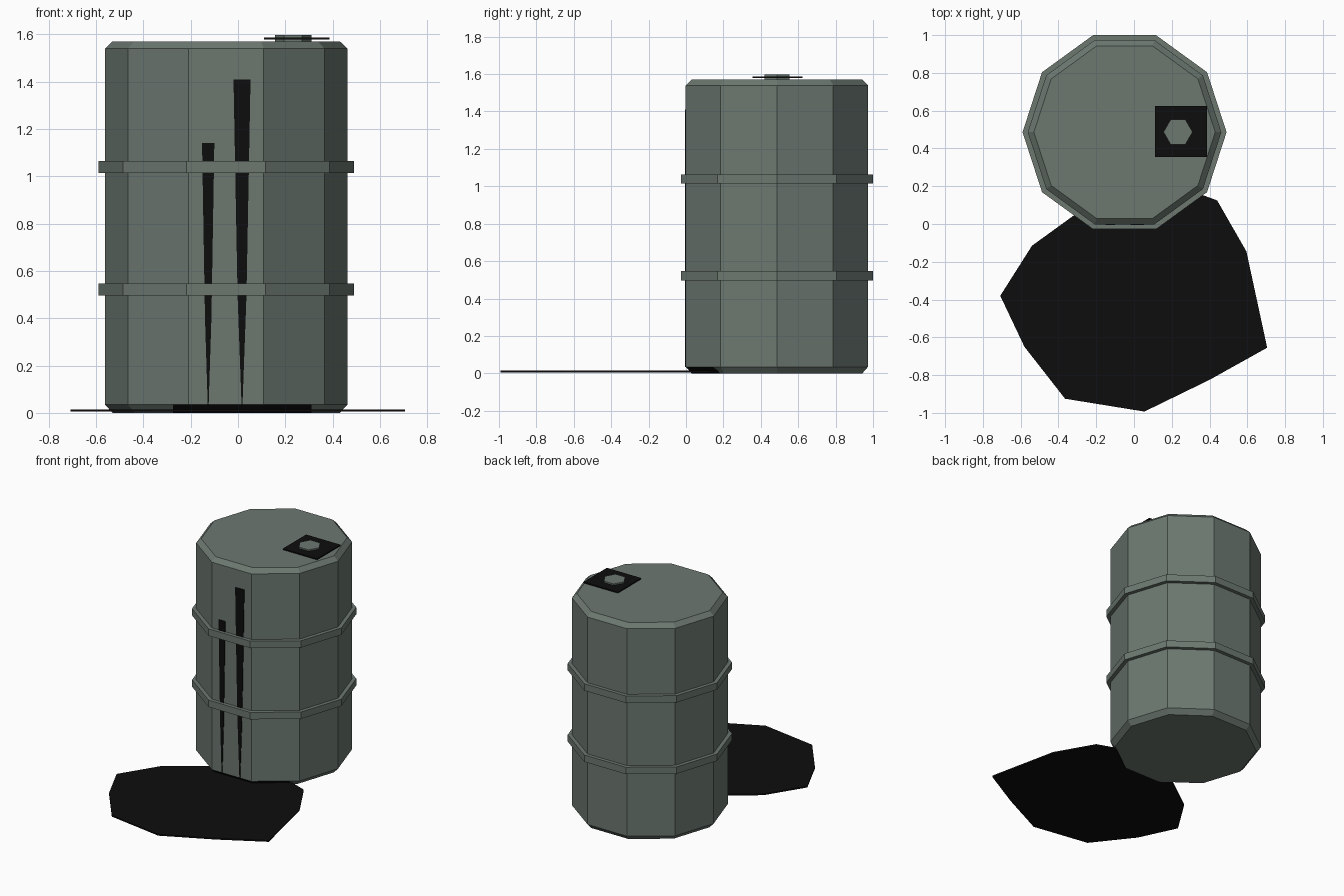
import bpy, bmesh, math

cube = bpy.data.objects.get("Cube")
if cube:
    bpy.data.objects.remove(cube, do_unlink=True)


def make_material(name, color):
    m = bpy.data.materials.new(name)
    m.use_nodes = True
    m.diffuse_color = color
    bsdf = m.node_tree.nodes["Principled BSDF"]
    bsdf.inputs["Base Color"].default_value = color
    bsdf.inputs["Roughness"].default_value = 0.8
    return m


STEEL = make_material("grey green steel", (0.15, 0.188, 0.163, 1))
OIL = make_material("black oil", (0.004, 0.004, 0.004, 1))
CENTRE = (-0.05, 0.486)


def finish(name, bm, *mats):
    bmesh.ops.recalc_face_normals(bm, faces=bm.faces)
    mesh = bpy.data.meshes.new(name)
    bm.to_mesh(mesh)
    bm.free()
    for m in mats:
        mesh.materials.append(m)
    ob = bpy.data.objects.new(name, mesh)
    bpy.context.collection.objects.link(ob)
    return ob


def lathe(sides, profile, centre, closed=False):
    """Stack of polygon rings from (radius, z) pairs, capped or joined in a loop."""
    bm = bmesh.new()
    rings = []
    for r, z in profile:
        angles = [math.tau * i / sides for i in range(sides)]
        rings.append([bm.verts.new((centre[0] + r * math.cos(a),
                                    centre[1] + r * math.sin(a), z)) for a in angles])
    pairs = list(zip(rings, rings[1:]))
    if closed:
        pairs.append((rings[-1], rings[0]))
    else:
        bm.faces.new(rings[0])
        bm.faces.new(rings[-1])
    for low, high in pairs:
        for i in range(sides):
            j = (i + 1) % sides
            bm.faces.new((low[i], low[j], high[j], high[i]))
    return bm


def slab(points, offset):
    """Extrude a flat outline of 3D points by an offset vector."""
    bm = bmesh.new()
    face = bm.faces.new([bm.verts.new(p) for p in points])
    new = bmesh.ops.extrude_face_region(bm, geom=[face], use_keep_orig=True)
    verts = [g for g in new["geom"] if isinstance(g, bmesh.types.BMVert)]
    bmesh.ops.translate(bm, verts=verts, vec=offset)
    return bm


# Ten-sided drum with chamfered rims; oil soaks the front of the lower chamfer
bm = lathe(10, [(0.48, 0), (0.5125, 0.035), (0.5125, 1.54), (0.48, 1.571)], CENTRE)
for x in (-0.275, 0.31):
    rim = [f for f in bm.faces if f.calc_center_median().z < 0.03
           and len(f.verts) == 4 and f.calc_center_median().y < 0.3]
    geom = rim + list({e for f in rim for e in f.edges}) + list({v for f in rim for v in f.verts})
    bmesh.ops.bisect_plane(bm, geom=geom, plane_co=(x, 0, 0), plane_no=(1, 0, 0))
for f in bm.faces:
    c = f.calc_center_median()
    if 0.005 < c.z < 0.03 and c.y < 0.3 and -0.275 < c.x < 0.31:
        f.material_index = 1
finish("drum_body", bm, STEEL, OIL)

# Two raised hoops
for name, z in (("lower_hoop", 0.522), ("upper_hoop", 1.039)):
    ring = [(0.505, z - 0.025), (0.54, z - 0.025), (0.54, z + 0.025), (0.505, z + 0.025)]
    finish(name, lathe(10, ring, CENTRE, closed=True), STEEL)

# Filler cap with an oily stain plate around it
finish("filler_cap", lathe(6, [(0.077, 1.57), (0.077, 1.597)], (0.233, 0.487)), STEEL)
plate = [(0.248 + sx * 0.138, 0.49 + sy * 0.134, 1.579)
         for sx, sy in ((-1, -1), (1, -1), (1, 1), (-1, 1))]
finish("cap_stain", slab(plate, (0, 0, 0.008)), OIL)

# Tapering oil drips down the front face
for name, x, lean, top, width in (("long_drip", 0.017, 0.0, 1.41, 0.036),
                                  ("short_drip", -0.126, 0.0, 1.14, 0.026)):
    steps = [(top, width), (0.7 * top, 0.78 * width), (0.35 * top, 0.52 * width), (0.035, 0.002)]
    left = [(x - w, -0.006, z) for z, w in steps]
    right = [(x + w, -0.006, z) for z, w in reversed(steps)]
    finish(name, slab(left + right, (0, 0.006, 0)), OIL)

# Spilled puddle spreading out in front of the drum
outline = [(0.44, 0.125), (0.595, -0.145), (0.705, -0.655), (0.4, -0.825), (0.055, -0.993),
           (-0.365, -0.925), (-0.58, -0.65), (-0.708, -0.38), (-0.54, -0.115),
           (-0.25, 0.095), (0.1, 0.25)]
finish("oil_puddle", slab([(x, y, 0.005) for x, y in outline], (0, 0, 0.01)), OIL)
